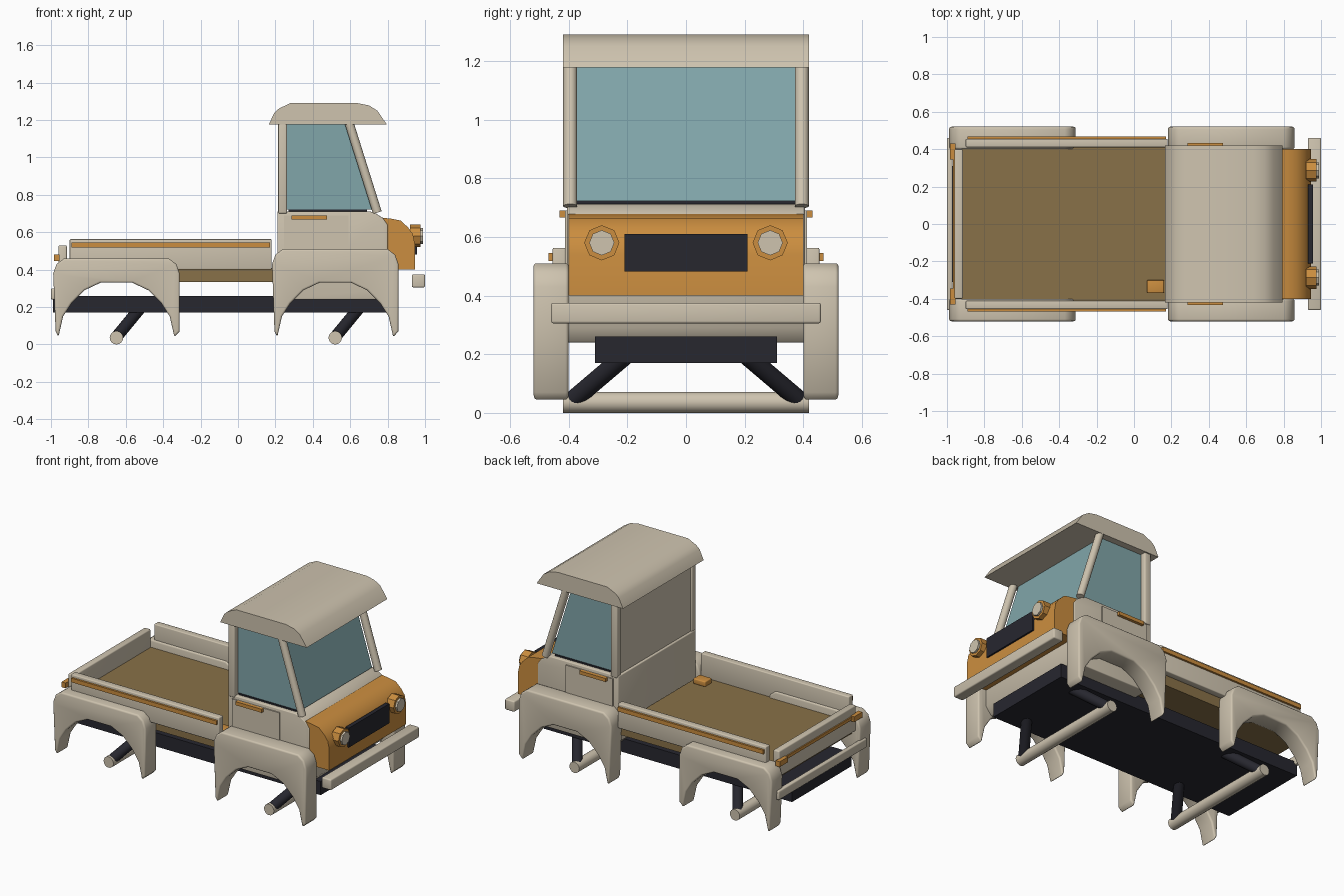
import bpy, bmesh, math
from mathutils import Vector

if "Cube" in bpy.data.objects:
    bpy.data.objects.remove(bpy.data.objects["Cube"], do_unlink=True)


def material(name, rgb):
    m = bpy.data.materials.new(name)
    m.use_nodes = True
    m.diffuse_color = (*rgb, 1)
    node = next(n for n in m.node_tree.nodes if n.type == 'BSDF_PRINCIPLED')
    node.inputs["Base Color"].default_value = (*rgb, 1)
    node.inputs["Roughness"].default_value = 0.6
    return m


cream = material("cream paint", (0.62, 0.55, 0.43))
orange = material("orange paint", (0.60, 0.27, 0.05))
brown = material("bed floor brown", (0.25, 0.165, 0.065))
glass = material("blue glass", (0.22, 0.38, 0.40))
dark = material("dark metal", (0.02, 0.02, 0.028))


def finish(bm, name, mat, bevel=0, mirror=False, smooth=40):
    """Turn a bmesh into a shaded object, optionally bevelled and mirrored in y."""
    bmesh.ops.recalc_face_normals(bm, faces=bm.faces)
    if bevel:
        edges = [e for e in bm.edges if e.calc_face_angle(0) > math.radians(50)]
        bmesh.ops.bevel(bm, geom=edges, offset=bevel, segments=3,
                        profile=0.5, affect='EDGES', clamp_overlap=True)
    mesh = bpy.data.meshes.new(name)
    bm.to_mesh(mesh)
    bm.free()
    mesh.materials.append(mat)
    ob = bpy.data.objects.new(name, mesh)
    bpy.context.collection.objects.link(ob)
    bpy.ops.object.select_all(action='DESELECT')
    ob.select_set(True)
    bpy.context.view_layer.objects.active = ob
    bpy.ops.object.shade_smooth_by_angle(angle=math.radians(smooth))
    if mirror:
        mod = ob.modifiers.new("mirror", 'MIRROR')
        mod.use_axis = (False, True, False)
    return ob


def prism(name, profile, y0, y1, mat, **kw):
    """Extrude an x-z profile along y."""
    bm = bmesh.new()
    face = bm.faces.new([bm.verts.new((x, y0, z)) for x, z in profile])
    out = bmesh.ops.extrude_face_region(bm, geom=[face])["geom"]
    bmesh.ops.translate(bm, vec=(0, y1 - y0, 0),
                        verts=[v for v in out if isinstance(v, bmesh.types.BMVert)])
    return finish(bm, name, mat, **kw)


def box(name, x, y, z, mat, **kw):
    corners = [(x[0], z[0]), (x[1], z[0]), (x[1], z[1]), (x[0], z[1])]
    return prism(name, corners, y[0], y[1], mat, **kw)


def rod(name, start, end, radius, mat, sides=16, **kw):
    a, b = Vector(start), Vector(end)
    bm = bmesh.new()
    bmesh.ops.create_cone(bm, cap_ends=True, segments=sides, radius1=radius,
                          radius2=radius, depth=(b - a).length)
    turn = (b - a).to_track_quat('Z', 'Y').to_matrix()
    bmesh.ops.rotate(bm, matrix=turn, verts=bm.verts)
    bmesh.ops.translate(bm, vec=(a + b) / 2, verts=bm.verts)
    return finish(bm, name, mat, **kw)


# Chassis, axles and struts
box("chassis", (-0.99, 0.82), (-0.31, 0.31), (0.17, 0.26), dark)
for end, x in (("rear", -0.65), ("front", 0.52)):
    rod(end + "_axle", (x, -0.42, 0.036), (x, 0.42, 0.036), 0.036, cream)
    rod(end + "_strut", (x, 0.39, 0.04), (x + 0.14, 0.19, 0.21), 0.032, dark, mirror=True)

# Wheel arches: right half of the opening is given, outer edge closes it
arch = [(-0.31, 0.04), (-0.285, 0.15), (-0.24, 0.22), (-0.17, 0.29), (-0.085, 0.33),
        (0.085, 0.33), (0.17, 0.29), (0.24, 0.22), (0.285, 0.15), (0.31, 0.04)]
for end, x, top in (("rear", -0.65, 0.46), ("front", 0.52, 0.51)):
    outer = [(0.338, 0.07), (0.338, top - 0.08), (0.32, top - 0.03), (0.28, top),
             (-0.28, top), (-0.32, top - 0.03), (-0.338, top - 0.08), (-0.325, 0.07)]
    prism(end + "_fender", [(x + px, z) for px, z in arch + outer],
          0.40, 0.52, cream, bevel=0.022, mirror=True, smooth=50)

# Cargo bed
box("bed_floor", (-0.93, 0.19), (-0.41, 0.41), (0.335, 0.41), brown)
box("bed_side", (-0.90, 0.18), (0.41, 0.455), (0.40, 0.563), cream, bevel=0.006, mirror=True)
box("bed_side_stripe", (-0.89, 0.17), (0.455, 0.468), (0.518, 0.545), orange, mirror=True)
box("tailgate", (-0.96, -0.915), (-0.40, 0.40), (0.36, 0.53), cream, bevel=0.008)
box("tailgate_stripe", (-0.968, -0.96), (-0.40, 0.40), (0.455, 0.475), orange)
box("tail_light", (-0.985, -0.955), (0.345, 0.43), (0.445, 0.48), orange, mirror=True)
box("rear_bumper", (-1.0, -0.97), (-0.46, 0.46), (0.24, 0.30), cream, bevel=0.008)
box("bed_block", (0.07, 0.16), (-0.37, -0.30), (0.41, 0.445), orange, bevel=0.006)

# Cab lower body and nose
prism("cab_body", [(0.21, 0.28), (0.25, 0.24), (0.76, 0.24), (0.80, 0.29), (0.80, 0.64),
                   (0.775, 0.675), (0.73, 0.705), (0.70, 0.712), (0.21, 0.712)],
      -0.405, 0.405, cream, bevel=0.006)
box("door", (0.245, 0.59), (0.404, 0.413), (0.50, 0.69), cream, mirror=True)
box("door_handle", (0.285, 0.475), (0.41, 0.432), (0.667, 0.69), orange, mirror=True)
prism("nose", [(0.77, 0.40), (0.945, 0.40), (0.945, 0.54), (0.935, 0.59), (0.91, 0.625),
               (0.87, 0.662), (0.82, 0.672), (0.77, 0.678)], -0.40, 0.40, orange)
box("grille", (0.93, 0.956), (-0.21, 0.21), (0.482, 0.61), dark)
rod("headlight_ring", (0.92, 0.287, 0.58), (0.975, 0.287, 0.58), 0.06, orange,
    sides=8, mirror=True)
rod("headlight_lens", (0.96, 0.287, 0.58), (0.988, 0.287, 0.58), 0.043, cream,
    sides=8, mirror=True)
box("front_bumper", (0.93, 1.0), (-0.46, 0.46), (0.305, 0.375), cream, bevel=0.008)

# Cab upper part
prism("cab_glass", [(0.262, 0.722), (0.715, 0.722), (0.572, 1.18), (0.262, 1.18)],
      -0.375, 0.375, glass)
box("window_seal", (0.27, 0.69), (-0.38, 0.38), (0.71, 0.722), dark)
box("cab_back", (0.225, 0.262), (-0.39, 0.39), (0.70, 1.18), cream)
box("rear_pillar", (0.215, 0.262), (0.37, 0.412), (0.70, 1.19), cream, bevel=0.008, mirror=True)
rod("front_pillar", (0.745, 0.395, 0.705), (0.58, 0.395, 1.23), 0.024, cream, mirror=True)
prism("roof", [(0.165, 1.177), (0.195, 1.24), (0.22, 1.262), (0.28, 1.29), (0.64, 1.29),
               (0.70, 1.278), (0.745, 1.25), (0.795, 1.177)], -0.42, 0.42, cream, smooth=45)
